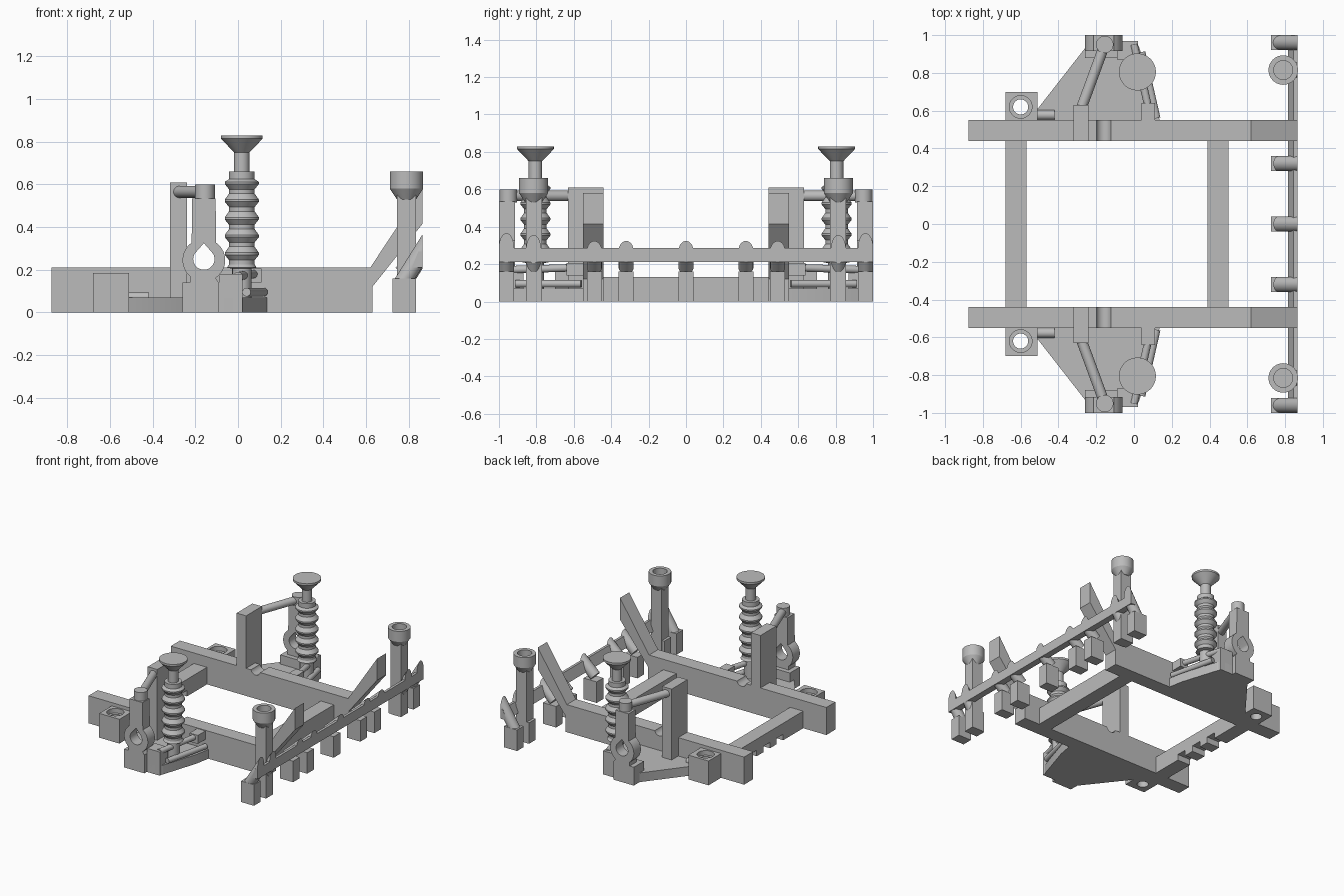
import bpy, bmesh, math
from mathutils import Vector

if "Cube" in bpy.data.objects:
    bpy.data.objects.remove(bpy.data.objects["Cube"])

GREY = (0.5, 0.5, 0.5, 1)
grey = bpy.data.materials.new("plain grey")
grey.use_nodes = True
grey.diffuse_color = GREY
grey.node_tree.nodes["Principled BSDF"].inputs["Base Color"].default_value = GREY


def finish(name, bm, mirror=False):
    """Turn a bmesh into an object, optionally mirrored across the centre."""
    bmesh.ops.recalc_face_normals(bm, faces=bm.faces)
    mesh = bpy.data.meshes.new(name)
    bm.to_mesh(mesh)
    bm.free()
    mesh.materials.append(grey)
    ob = bpy.data.objects.new(name, mesh)
    bpy.context.collection.objects.link(ob)
    if mirror:
        add_mirror(ob)
    return ob


def add_mirror(ob):
    mod = ob.modifiers.new("mirror", 'MIRROR')
    mod.use_axis = (False, True, False)
    mod.use_mirror_merge = False


def prism(name, points, lo, hi, axis='y', mirror=False):
    """Extrude an outline along y (points are x, z) or z (points are x, y)."""
    bm = bmesh.new()
    place = (lambda p, t: (p[0], t, p[1])) if axis == 'y' else (lambda p, t: (p[0], p[1], t))
    face = bm.faces.new([bm.verts.new(place(p, lo)) for p in points])
    out = bmesh.ops.extrude_face_region(bm, geom=[face])
    shift = Vector(place((0, 0), hi - lo))
    bmesh.ops.translate(bm, vec=shift, verts=[v for v in out['geom'] if isinstance(v, bmesh.types.BMVert)])
    return finish(name, bm, mirror)


def box(name, x, y, z, mirror=False):
    outline = [(x[0], y[0]), (x[1], y[0]), (x[1], y[1]), (x[0], y[1])]
    return prism(name, outline, z[0], z[1], 'z', mirror)


def rod(name, a, b, r, mirror=False, cut_x=None):
    """Cylinder between two points, optionally trimmed flat at x = cut_x."""
    a, b = Vector(a), Vector(b)
    bm = bmesh.new()
    bmesh.ops.create_cone(bm, cap_ends=True, segments=32, radius1=r, radius2=r, depth=(b - a).length)
    bmesh.ops.rotate(bm, verts=bm.verts, matrix=(b - a).to_track_quat('Z', 'Y').to_matrix())
    bmesh.ops.translate(bm, verts=bm.verts, vec=(a + b) / 2)
    if cut_x:
        bmesh.ops.bisect_plane(bm, geom=bm.verts[:] + bm.edges[:] + bm.faces[:], plane_co=(cut_x, 0, 0),
                               plane_no=(1, 0, 0), clear_outer=True)
        bmesh.ops.holes_fill(bm, edges=[e for e in bm.edges if e.is_boundary])
    return finish(name, bm, mirror)


def lathe(name, centre, profile, mirror=False):
    """Spin a closed (radius, z) profile around a vertical axis."""
    bm = bmesh.new()
    verts = [bm.verts.new((centre[0] + r, centre[1], z)) for r, z in profile]
    edges = [bm.edges.new(pair) for pair in zip(verts, verts[1:])]
    bmesh.ops.spin(bm, geom=verts + edges, cent=(*centre, 0), axis=(0, 0, 1),
                   angle=math.tau, steps=40, use_duplicate=False)
    bmesh.ops.remove_doubles(bm, verts=bm.verts, dist=0.0005)
    return finish(name, bm, mirror)


def cut(ob, cutters):
    """Subtract the cutters from an object, then drop them."""
    for c in cutters:
        mod = ob.modifiers.new("cut", 'BOOLEAN')
        mod.operation, mod.solver, mod.object = 'DIFFERENCE', 'EXACT', c
    bpy.context.view_layer.update()
    graph = bpy.context.evaluated_depsgraph_get()
    ob.data = bpy.data.meshes.new_from_object(ob.evaluated_get(graph))
    ob.modifiers.clear()
    for c in cutters:
        bpy.data.objects.remove(c)


def arc(cx, cz, r, start, end, n):
    return [(cx + r * math.cos(t), cz + r * math.sin(t))
            for t in (math.radians(start + (end - start) * i / n) for i in range(n + 1))]


# Frame: side rails with rising front arms, joined by cross beams
END = 0.865
rail = prism("side_rail", [(-0.875, 0), (0.63, 0), (0.63, 0.12), (END, 0.415), (END, 0.58),
                           (0.62, 0.21), (-0.875, 0.21)], 0.44, 0.55)
cut(rail, [rod("groove_cutter", (-0.16, 0.4, 0.22), (-0.16, 0.6, 0.22), 0.04)])
add_mirror(rail)
box("front_cross_beam", (0.39, 0.5), (-0.44, 0.44), (0, 0.13))
beam = box("rear_cross_beam", (-0.68, -0.57), (-0.44, 0.44), (0, 0.13))
cut(beam, [box("notch_cutter", (-0.7, -0.55), (y - 0.04, y + 0.04), (-0.05, 0.045)) for y in (-0.16, 0, 0.16)])

# Rear corner blocks with a vertical countersunk hole
block = box("corner_block", (-0.68, -0.51), (0.55, 0.7), (0, 0.185))
cut(block, [lathe("hole_cutter", (-0.6, 0.62), [(0, -0.1), (0.04, -0.1), (0.04, 0.15), (0.06, 0.15),
                                                (0.06, 0.3), (0, 0.3)])])
add_mirror(block)

# Suspension: tower, lower arm plate and its pivots
box("suspension_tower", (-0.32, -0.24), (0.44, 0.63), (0, 0.61), True)
corner = arc(-0.02, 0.92, 0.05, 20, 90, 6)
prism("lower_arm", [(-0.51, 0.55), (0.135, 0.55), (0.115, 0.66)] + corner + [(-0.25, 0.97), (-0.26, 0.93), (-0.51, 0.61)],
      0, 0.07, 'z', True)
rod("lower_arm_pivot", (-0.51, 0.577, 0.07), (-0.42, 0.577, 0.07), 0.026, True)

# Upright with a teardrop axle hole
upright = prism("upright", [(-0.26, 0), (-0.09, 0), (-0.09, 0.14), (-0.105, 0.16)]
                + arc(-0.16, 0.245, 0.1, -50, 55, 14) + [(-0.105, 0.535), (-0.215, 0.535)]
                + arc(-0.16, 0.245, 0.1, 125, 230, 14) + [(-0.225, 0.14), (-0.26, 0.14)], 0.915, 1)
cut(upright, [prism("axle_cutter", arc(-0.16, 0.25, 0.05, 150, 390, 24) + [(-0.16, 0.325)], 0.8, 1.1)])
add_mirror(upright)
box("upright_foot", (-0.26, -0.065), (0.88, 0.93), (0, 0.14), True)
box("steering_arm", (-0.09, 0.02), (0.87, 0.97), (0, 0.18), True)

# Upper link from the upright to the tower
rod("upright_cap", (-0.155, 0.95, 0.53), (-0.155, 0.95, 0.6), 0.046, True)
rod("upper_link", (-0.155, 0.95, 0.565), (-0.28, 0.61, 0.565), 0.028, True)

# Tie rods
box("tie_rod_mount", (0.04, 0.11), (0.55, 0.64), (0.14, 0.205), True)
rod("upper_tie_rod", (0.075, 0.62, 0.18), (0, 0.95, 0.17), 0.02, True)
rod("lower_tie_rod", (0.12, 0.56, 0.095), (0.04, 0.91, 0.095), 0.02, True)

# Damper: ribbed body, neck and flared top cap
profile = [(0, 0.04), (0.045, 0.04), (0.045, 0.205), (0.07, 0.21)]
for i in range(5):
    z = 0.225 + i * 0.083
    profile += [(0.06, z), (0.06, z + 0.02), (0.08, z + 0.045), (0.08, z + 0.055)]
profile += [(0.06, 0.625), (0.06, 0.66), (0.036, 0.66), (0.036, 0.75), (0.098, 0.815), (0.098, 0.83), (0, 0.83)]
lathe("damper", (0.018, 0.805), profile, True)

# Front posts with round sockets
box("front_post", (0.745, 0.835), (0.77, 0.855), (0, 0.56), True)
lathe("post_socket", (0.79, 0.815), [(0, 0.53), (0.045, 0.53), (0.078, 0.58), (0.078, 0.66), (0.05, 0.66),
                                     (0.05, 0.6), (0, 0.6)], True)

# Bumper bar on a row of pegs, each with a slanted round brace
prism("bumper_bar", [(0.815, 0.21), (END, 0.21), (END, 0.285), (0.845, 0.285)], -1, 1)
for y, top in ((0.96, 0.29), (0.815, 0.28), (0.49, 0.27), (0.32, 0.27), (0, 0.27)):
    rise = 1.6 if y > 0.8 else 0.9
    box("bumper_peg", (0.725, 0.835), (y - 0.04, y + 0.04), (0, 0.16), y > 0)
    rod("bumper_brace", (0.765, y, top - 0.1 * rise), (0.95, y, top + 0.085 * rise), 0.04, y > 0, END)

# Smooth round parts, keep edges sharp
bpy.ops.object.select_all(action='DESELECT')
for ob in bpy.context.collection.objects:
    if ob.type == 'MESH':
        ob.select_set(True)
        bpy.context.view_layer.objects.active = ob
bpy.ops.object.shade_smooth_by_angle(angle=math.radians(30))
